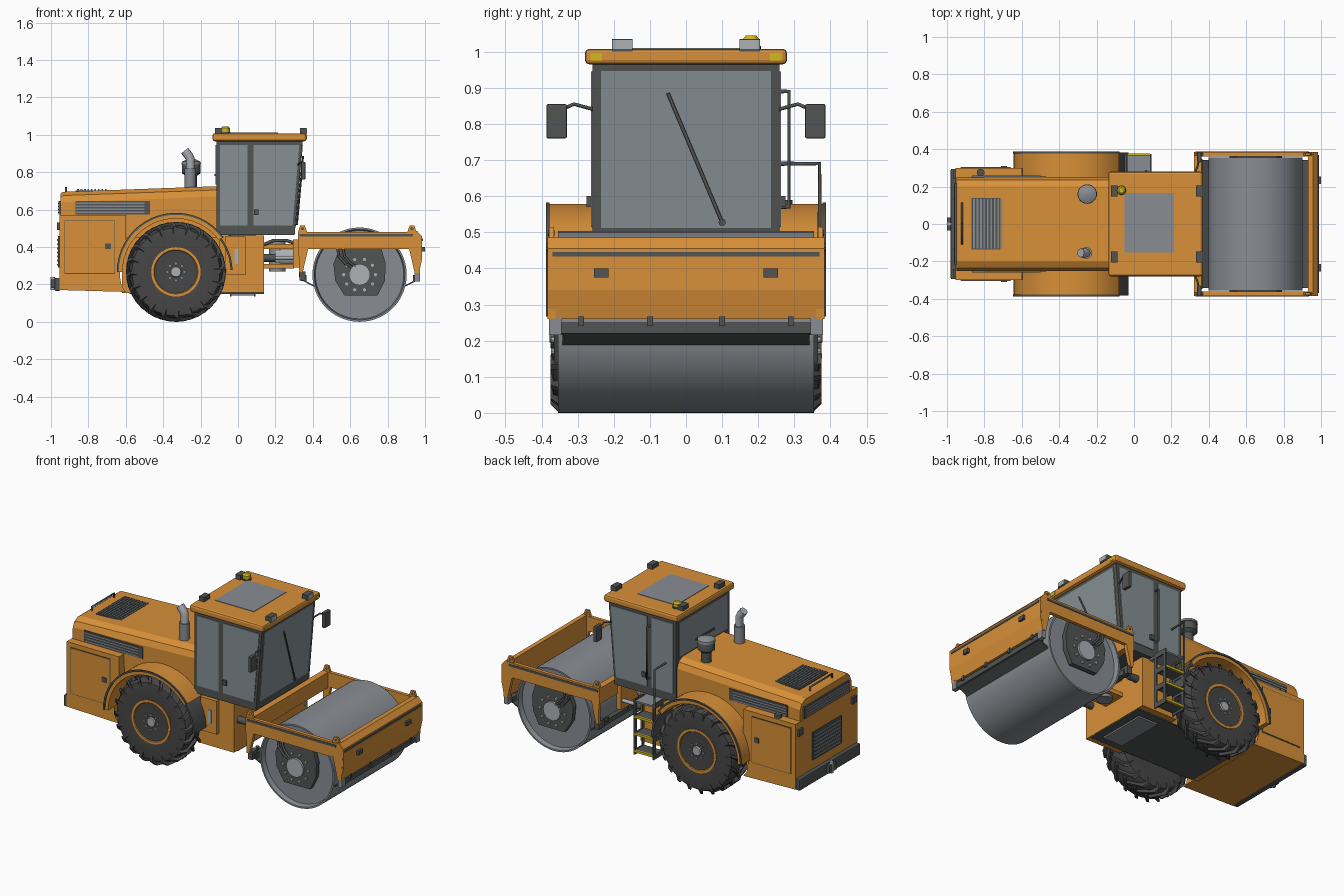
import bpy, bmesh, math
from mathutils import Vector

def mat(name, c):
    m = bpy.data.materials.new(name)
    m.diffuse_color = (*c, 1)
    return m

ORANGE = mat("orange_paint", (0.69, 0.28, 0.04))
DARK = mat("dark_grey", (0.085, 0.09, 0.09))
RUBBER = mat("tyre_rubber", (0.06, 0.062, 0.06))
GLASS = mat("window_glass", (0.24, 0.28, 0.30))
STEEL = mat("drum_steel", (0.25, 0.27, 0.295))
LIGHT = mat("light_metal", (0.42, 0.44, 0.46))
YELLOW = mat("signal_yellow", (0.65, 0.48, 0.01))

def finish(name, bm, m, smooth=True):
    bmesh.ops.recalc_face_normals(bm, faces=bm.faces[:])
    me = bpy.data.meshes.new(name)
    bm.to_mesh(me)
    bm.free()
    me.materials.append(m)
    if smooth:
        me.shade_smooth()
        me.set_sharp_from_angle(angle=math.radians(32))
    ob = bpy.data.objects.new(name, me)
    bpy.context.scene.collection.objects.link(ob)
    return ob

def loft(name, rings, m, smooth=False):
    """Closed solid through equal-length rings of points."""
    bm = bmesh.new()
    vs = [[bm.verts.new(p) for p in r] for r in rings]
    n = len(rings[0])
    for a, b in zip(vs, vs[1:]):
        for i in range(n):
            bm.faces.new((a[i], a[(i + 1) % n], b[(i + 1) % n], b[i]))
    bm.faces.new(vs[0])
    bm.faces.new(vs[-1])
    return finish(name, bm, m, smooth)

def prism(name, prof, y0, y1, m, smooth=False):
    return loft(name, [[(x, y, z) for x, z in prof] for y in (y0, y1)], m, smooth)

def box(name, x0, x1, y0, y1, z0, z1, m, bevel=0):
    ob = prism(name, [(x0, z0), (x1, z0), (x1, z1), (x0, z1)], y0, y1, m)
    if bevel:
        b = ob.modifiers.new("bevel", "BEVEL")
        b.width, b.segments = bevel, 2
    return ob

def lathe(name, prof, c, m, axis="y", seg=40):
    """Revolve (radius, offset) pairs around an axis through c."""
    rings = []
    for r, h in prof:
        ring = []
        for i in range(seg):
            a = 2 * math.pi * i / seg
            u, v = r * math.cos(a), r * math.sin(a)
            d = {"y": (u, h, v), "z": (u, v, h), "x": (h, u, v)}[axis]
            ring.append(Vector(c) + Vector(d))
        rings.append(ring)
    return loft(name, rings, m, True)

def cyl(name, c, r, h0, h1, m, axis="y", seg=24):
    return lathe(name, [(r, h0), (r, h1)], c, m, axis, seg)

def tube(name, pts, r, m):
    cu = bpy.data.curves.new(name, "CURVE")
    cu.dimensions, cu.bevel_depth, cu.bevel_resolution, cu.use_fill_caps = "3D", r, 2, True
    s = cu.splines.new("POLY")
    s.points.add(len(pts) - 1)
    for p, q in zip(s.points, pts):
        p.co = (*q, 1)
    cu.materials.append(m)
    ob = bpy.data.objects.new(name, cu)
    bpy.context.scene.collection.objects.link(ob)
    return ob

def arc(cx, cz, r, a0, a1, n=20):
    return [(cx + r * math.cos(math.radians(a0 + (a1 - a0) * i / n)),
             cz + r * math.sin(math.radians(a0 + (a1 - a0) * i / n))) for i in range(n + 1)]

# engine hood with chamfered shoulders, rear body and chassis
def hood_ring(x, zt):
    half = [(0.25, 0.45), (0.25, zt - 0.055), (0.235, zt - 0.02), (0.2, zt)]
    return [(x, y, z) for y, z in half] + [(x, -y, z) for y, z in reversed(half)]
loft("hood", [hood_ring(-0.95, 0.685), hood_ring(-0.935, 0.695), hood_ring(-0.11, 0.725)], ORANGE)
prism("rear_body", [(-0.955, 0.17), (-0.6, 0.16)] + arc(-0.332, 0.267, 0.3, 195, 152, 6)
      + [(-0.6, 0.57), (-0.955, 0.57)], -0.3, 0.3, ORANGE)
box("chassis", -0.62, -0.1, -0.2, 0.2, 0.155, 0.5, ORANGE)
box("centre_chassis", -0.1, 0.14, -0.24, 0.24, 0.156, 0.462, ORANGE)
box("belly_plate", -0.58, 0.138, -0.2, 0.2, 0.149, 0.156, DARK)
box("belly_cover", -0.04, 0.09, -0.15, 0.15, 0.14, 0.15, STEEL)
box("battery_box", -0.07, 0.04, -0.265, -0.24, 0.25, 0.455, ORANGE)
box("decal_plate", -0.018, 0.004, -0.269, -0.265, 0.31, 0.39, LIGHT)

# louvred grilles
box("top_grille", -0.87, -0.7, -0.137, 0.14, 0.69, 0.703, DARK)
for i in range(9):
    x = -0.86 + i * 0.0185
    box("top_slat", x, x + 0.009, -0.13, 0.133, 0.7, 0.709, STEEL)
box("rear_grille", -0.962, -0.95, -0.14, 0.14, 0.29, 0.46, DARK)
box("rear_upper_grille", -0.959, -0.945, -0.22, 0.22, 0.575, 0.645, DARK)
for i in range(7):
    box("rear_slat", -0.967, -0.96, -0.13, 0.13, 0.3 + i * 0.022, 0.31 + i * 0.022, STEEL)
for i in range(4):
    z = 0.581 + i * 0.016
    box("rear_upper_slat", -0.963, -0.957, -0.21, 0.21, z, z + 0.007, STEEL)
    for s in (-1, 1):
        box("side_slat", -0.865, -0.5, s * 0.255, s * 0.259, z, z + 0.008, STEEL)
tube("hood_handle", [(-0.92, -0.105, 0.69), (-0.92, -0.105, 0.718), (-0.92, 0.11, 0.718), (-0.92, 0.11, 0.69)], 0.006, DARK)
cyl("fuel_cap", (-0.82, 0.275, 0.57), 0.02, 0, 0.02, DARK, "z")

# rear bumper and tow hitch
box("rear_bumper", -0.98, -0.95, -0.295, 0.295, 0.165, 0.235, DARK, 0.006)
box("tow_hitch", -1.0, -0.97, -0.035, 0.035, 0.18, 0.225, DARK)
cyl("tow_pin", (-0.99, 0, 0.17), 0.012, 0, 0.07, LIGHT, "z", 12)

# exhaust and air cleaner
tube("exhaust_pipe", [(-0.255, -0.155, 0.7), (-0.255, -0.155, 0.87), (-0.262, -0.155, 0.885), (-0.285, -0.155, 0.915)], 0.024, LIGHT)
cyl("exhaust_collar", (-0.255, -0.155, 0.71), 0.031, 0, 0.11, STEEL, "z")
lathe("air_cleaner", [(0.03, 0), (0.03, 0.065), (0.05, 0.08), (0.05, 0.12), (0.046, 0.13)], (-0.25, 0.16, 0.715), DARK, "z", 28)
lathe("air_cleaner_lid", [(0.052, 0), (0.05, 0.014), (0.02, 0.028)], (-0.25, 0.16, 0.842), STEEL, "z", 28)

WX, WZ = -0.332, 0.267
for s in (-1, 1):
    # body side fittings
    box("side_grille", -0.87, -0.47, s * 0.245, s * 0.255, 0.575, 0.645, DARK)
    box("door_seam", -0.928, -0.657, s * 0.3, s * 0.302, 0.257, 0.543, DARK)
    box("service_door", -0.924, -0.661, s * 0.3, s * 0.304, 0.261, 0.539, ORANGE)
    box("door_latch", -0.71, -0.68, s * 0.3, s * 0.31, 0.39, 0.42, DARK)
    box("tail_lamp", -0.967, -0.95, s * 0.24, s * 0.28, 0.49, 0.53, DARK)
    # fender with dark lip and mud flap
    prism("fender", arc(WX, WZ, 0.312, 36, 180) + arc(WX, WZ, 0.285, 180, 36), s * 0.2, s * 0.38, ORANGE, True)
    prism("fender_lip", arc(WX, WZ, 0.316, 36, 180) + arc(WX, WZ, 0.306, 180, 36), s * 0.378, s * 0.387, DARK, True)
    prism("mud_flap", arc(WX, WZ, 0.303, 2, 37, 6) + arc(WX, WZ, 0.292, 37, 2, 6), s * 0.235, s * 0.382, DARK, True)
    # tyre, rim and hub
    c = (WX, s * 0.297, WZ)
    lathe("tyre", [(0.13, -0.07), (0.2, -0.077), (0.235, -0.07), (0.249, -0.045), (0.249, 0.045),
                   (0.235, 0.07), (0.2, 0.077), (0.13, 0.07)], c, RUBBER, seg=48)
    lathe("wheel_rim", [(0.132, 0), (0.132, s * 0.074), (0.118, s * 0.074), (0.105, s * 0.058), (0.06, s * 0.058)], c, ORANGE)
    lathe("wheel_hub", [(0.058, 0), (0.058, s * 0.066), (0.03, s * 0.068), (0.026, s * 0.078)], c, LIGHT)
    for i in range(8):
        a = i * math.pi / 4
        cyl("wheel_nut", (WX + 0.045 * math.cos(a), s * 0.36, WZ + 0.045 * math.sin(a)), 0.006, 0, s * 0.012, STEEL, seg=6)
    for i in range(20):
        for side in (-1, 1):
            a = 2 * math.pi * (i + 0.25 * side) / 20
            rings = []
            for dy, da, r0, r1 in ((-0.006, 0.1, 0.24, 0.267), (0.055, -0.16, 0.235, 0.266), (0.078, -0.22, 0.2, 0.243)):
                rings.append([(WX + r * math.cos(a + da + w), c[1] + side * dy, WZ + r * math.sin(a + da + w))
                              for r, w in ((r0, -0.05), (r1, -0.035), (r1, 0.035), (r0, 0.05))])
            loft("tyre_lug", rings, RUBBER)
    # drum side: carrier plate, hub, bolts, hoses
    prism("drum_carrier", [(0.545, 0.395), (0.51, 0.31), (0.52, 0.22), (0.57, 0.14), (0.745, 0.14), (0.785, 0.22),
                           (0.79, 0.31), (0.765, 0.395)], s * 0.338, s * 0.366, DARK)
    cyl("drum_hub", (0.65, s * 0.36, 0.252), 0.057, 0, s * 0.018, LIGHT)
    for i in range(10):
        a = i * math.pi / 5
        cyl("carrier_bolt", (0.65 + 0.085 * math.cos(a), s * 0.36, 0.252 + 0.085 * math.sin(a)), 0.009, 0, s * 0.014, LIGHT, seg=8)
    for d in (0, 0.03):
        tube("drum_hose", [(0.53 + d, s * 0.372, 0.395), (0.54 + d, s * 0.375, 0.35), (0.575 + d, s * 0.375, 0.31), (0.61 + d, s * 0.37, 0.29)], 0.007, DARK)
    # drum frame side, groove and lifting ears
    prism("frame_side", [(0.32, 0.48), (0.955, 0.48), (0.985, 0.455), (0.972, 0.26), (0.945, 0.26), (0.915, 0.39),
                         (0.375, 0.39), (0.345, 0.26), (0.328, 0.26)], s * 0.362, s * 0.384, ORANGE)
    box("frame_groove", 0.33, 0.935, s * 0.384, s * 0.387, 0.456, 0.47, DARK)
    for x in (0.345, 0.93):
        prism("lifting_ear", [(x - 0.025, 0.478), (x + 0.025, 0.478), (x + 0.012, 0.515), (x - 0.012, 0.515)], s * 0.365, s * 0.38, ORANGE)
        cyl("ear_hole", (x, s * 0.364, 0.498), 0.008, 0, s * 0.018, DARK, seg=12)
    box("scraper_mount", 0.33, 0.36, s * 0.32, s * 0.375, 0.22, 0.27, DARK)
    box("scraper_mount_front", 0.945, 0.972, s * 0.345, s * 0.38, 0.215, 0.265, STEEL)
    box("front_lamp", 0.98, 1.0, s * 0.215, s * 0.255, 0.375, 0.4, DARK)
    # steering cylinders
    cyl("steering_cylinder", (0, s * 0.19, 0.342), 0.021, 0.06, 0.2, DARK, "x")
    cyl("steering_rod", (0, s * 0.19, 0.342), 0.011, 0.2, 0.33, LIGHT, "x")
    tube("articulation_hose", [(0.13, s * 0.08, 0.41), (0.19, s * 0.09, 0.435), (0.26, s * 0.09, 0.435), (0.33, s * 0.08, 0.41)], 0.009, DARK)
    # cab side glass, roof lamps and mirrors
    prism("rear_side_glass", [(-0.095, 0.515), (0.05, 0.515), (0.05, 0.945), (-0.095, 0.945)], s * 0.255, s * 0.263, GLASS)
    prism("door_glass", [(0.082, 0.515), (0.292, 0.515), (0.328, 0.945), (0.082, 0.945)], s * 0.255, s * 0.263, GLASS)
    box("door_handle", 0.085, 0.11, s * 0.26, s * 0.275, 0.57, 0.6, DARK)
    for x in (-0.122, 0.332):
        box("roof_lamp", x, x + 0.035, s * 0.148, s * 0.205, 1.0, 1.035, DARK)
    box("roof_lamp_lens", 0.366, 0.37, s * 0.15, s * 0.203, 1.007, 1.033, LIGHT)
    box("indicator", 0.36, 0.368, s * 0.232, s * 0.265, 0.976, 0.996, YELLOW)
    tube("mirror_arm", [(0.32, s * 0.255, 0.84), (0.34, s * 0.31, 0.855), (0.347, s * 0.345, 0.84)], 0.005, DARK)
    box("mirror", 0.338, 0.36, s * 0.33, s * 0.386, 0.76, 0.855, DARK, 0.004)

# drum and its frame
lathe("drum", [(0.15, -0.325), (0.236, -0.325), (0.242, -0.355), (0.252, -0.355), (0.252, 0.355), (0.242, 0.355),
               (0.236, 0.325), (0.15, 0.325)], (0.65, 0, 0.252), STEEL, seg=72)
prism("front_beam", [(0.93, 0.485), (0.958, 0.485), (0.985, 0.455), (0.985, 0.34), (0.968, 0.26), (0.95, 0.26), (0.93, 0.34)], -0.383, 0.383, ORANGE)
box("front_beam_groove", 0.983, 0.988, -0.37, 0.37, 0.433, 0.446, DARK)
box("rear_beam", 0.32, 0.36, -0.383, 0.383, 0.385, 0.48, ORANGE)
for x, d in ((0.965, 1), (0.335, -1)):
    prism("scraper_holder", [(x, 0.25), (x, 0.22), (x - d * 0.03, 0.215), (x - d * 0.03, 0.25)], -0.348, 0.348, DARK)
    prism("scraper_blade", [(x - d * 0.005, 0.222), (x - d * 0.07, 0.188), (x - d * 0.07, 0.196), (x - d * 0.01, 0.228)], -0.342, 0.342, DARK)
    for y in (-0.29, -0.1, 0.1, 0.29):
        box("scraper_bracket", x - 0.008, x + 0.008, y - 0.008, y + 0.008, 0.24, 0.268, DARK)

# articulation joint
box("hitch_plate", 0.295, 0.325, -0.21, 0.21, 0.29, 0.44, ORANGE)
box("joint_lower", 0.13, 0.3, -0.07, 0.07, 0.285, 0.31, ORANGE)
box("joint_upper", 0.13, 0.3, -0.07, 0.07, 0.39, 0.415, ORANGE)
cyl("joint_pin", (0.21, 0, 0.27), 0.045, 0, 0.16, STEEL, "z")
cyl("joint_barrel", (0, 0, 0.35), 0.055, 0.2, 0.3, LIGHT, "x")

# cab
prism("cab_frame", [(-0.115, 0.465), (0.303, 0.465), (0.345, 0.968), (-0.115, 0.968)], -0.259, 0.259, DARK)
loft("windscreen", [[(0.3025 + (z - 0.465) * 0.0835 + t, y, z) for y, z in
                     ((-0.235, 0.512), (0.235, 0.512), (0.235, 0.947), (-0.235, 0.947))] for t in (0, 0.004)], GLASS)
box("rear_window", -0.119, -0.11, -0.232, 0.232, 0.735, 0.945, GLASS)
box("rear_wiper", -0.126, -0.118, -0.1, 0.08, 0.78, 0.79, DARK)
tube("wiper", [(0.316, 0.1, 0.528), (0.348, -0.05, 0.885)], 0.005, DARK)
cyl("wiper_pivot", (0.305, 0.1, 0.528), 0.01, 0, 0.015, DARK, "x", 12)
box("roof", -0.136, 0.366, -0.28, 0.28, 0.965, 1.008, ORANGE, 0.012)
box("roof_panel", -0.05, 0.215, -0.153, 0.165, 1.004, 1.011, STEEL)
cyl("beacon_base", (-0.067, 0.18, 1.0), 0.027, 0, 0.016, DARK, "z")
lathe("beacon", [(0.023, 0), (0.023, 0.02), (0.014, 0.03)], (-0.067, 0.18, 1.015), YELLOW, "z", 20)

# access ladder and handrails
for x in (-0.043, 0.085):
    box("ladder_stringer_front", x, x + 0.008, 0.28, 0.3, 0.14, 0.46, DARK)
    box("ladder_stringer_back", x, x + 0.008, 0.355, 0.375, 0.14, 0.46, DARK)
    for z in (0.135, 0.24, 0.345, 0.445):
        box("ladder_web", x, x + 0.008, 0.28, 0.375, z, z + 0.03, DARK)
for z in (0.15, 0.255, 0.36):
    box("ladder_tread", -0.04, 0.09, 0.285, 0.37, z, z + 0.012, DARK)
    box("tread_edge", -0.036, 0.086, 0.366, 0.376, z, z + 0.014, YELLOW)
box("ladder_platform", -0.04, 0.09, 0.24, 0.37, 0.455, 0.465, STEEL)
tube("door_rail", [(0.066, 0.255, 0.89), (0.066, 0.285, 0.89), (0.066, 0.285, 0.57), (0.066, 0.255, 0.57)], 0.006, DARK)
tube("step_rail", [(-0.045, 0.255, 0.69), (-0.045, 0.37, 0.69), (-0.045, 0.37, 0.45)], 0.006, DARK)
